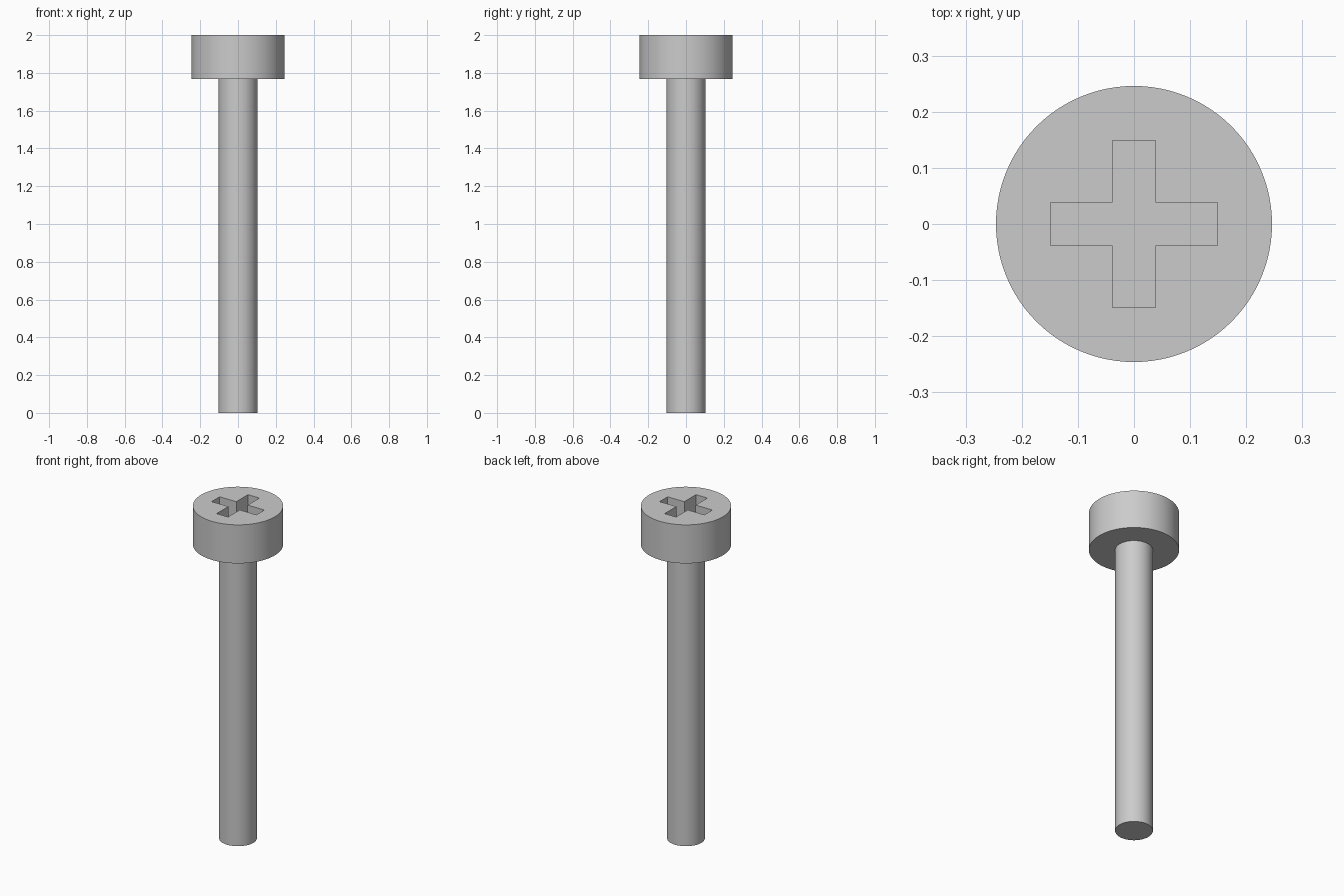
import bpy
import bmesh
from math import radians
from mathutils import Matrix, Vector

if "Cube" in bpy.data.objects:
    bpy.data.objects.remove(bpy.data.objects["Cube"], do_unlink=True)

HEAD_RADIUS, SHAFT_RADIUS = 0.246, 0.103
HEAD_BOTTOM, TOP = 1.768, 2.0
SLOT_REACH, SLOT_HALF_WIDTH, SLOT_DEPTH = 0.149, 0.038, 0.1

steel = bpy.data.materials.new("grey steel")
steel.use_nodes = True
colour = (0.6, 0.6, 0.6, 1.0)
steel.diffuse_color = colour
steel.node_tree.nodes["Principled BSDF"].inputs["Base Color"].default_value = colour


def select_only(obj):
    bpy.ops.object.select_all(action="DESELECT")
    obj.select_set(True)
    bpy.context.view_layer.objects.active = obj


def cylinder(name, radius, bottom, top):
    bpy.ops.mesh.primitive_cylinder_add(
        vertices=96, radius=radius, depth=top - bottom,
        location=(0, 0, (top + bottom) / 2))
    obj = bpy.context.object
    obj.name = name
    obj.data.materials.append(steel)
    return obj


def cross_prism(name, reach, half, bottom, top):
    # One arm's three corners, turned four times, then extruded upwards
    arm = [(reach, -half), (reach, half), (half, half)]
    bm = bmesh.new()
    corners = []
    for quarter in range(4):
        turn = Matrix.Rotation(radians(90 * quarter), 3, "Z")
        corners += [bm.verts.new(turn @ Vector((x, y, bottom))) for x, y in arm]
    base = bm.faces.new(corners)
    result = bmesh.ops.extrude_face_region(bm, geom=[base], use_keep_orig=True)
    raised = [g for g in result["geom"] if isinstance(g, bmesh.types.BMVert)]
    bmesh.ops.translate(bm, verts=raised, vec=(0, 0, top - bottom))
    bmesh.ops.recalc_face_normals(bm, faces=bm.faces)
    mesh = bpy.data.meshes.new(name)
    bm.to_mesh(mesh)
    bm.free()
    mesh.materials.append(steel)
    obj = bpy.data.objects.new(name, mesh)
    bpy.context.collection.objects.link(obj)
    obj.hide_render = True
    return obj


# Shaft, running a little way into the head
shaft = cylinder("shaft", SHAFT_RADIUS, 0, HEAD_BOTTOM + 0.03)

# Head with a cross-shaped drive slot
head = cylinder("head", HEAD_RADIUS, HEAD_BOTTOM, TOP)
cutter = cross_prism("slot_cutter", SLOT_REACH, SLOT_HALF_WIDTH,
                     TOP - SLOT_DEPTH, TOP + 0.1)
cut = head.modifiers.new("drive slot", "BOOLEAN")
cut.operation = "DIFFERENCE"
cut.solver = "EXACT"
cut.object = cutter
select_only(head)
bpy.ops.object.modifier_apply(modifier=cut.name)
bpy.data.objects.remove(cutter, do_unlink=True)

# Smooth round sides, sharp rims
for part in (shaft, head):
    select_only(part)
    bpy.ops.object.shade_smooth_by_angle(angle=radians(30))
